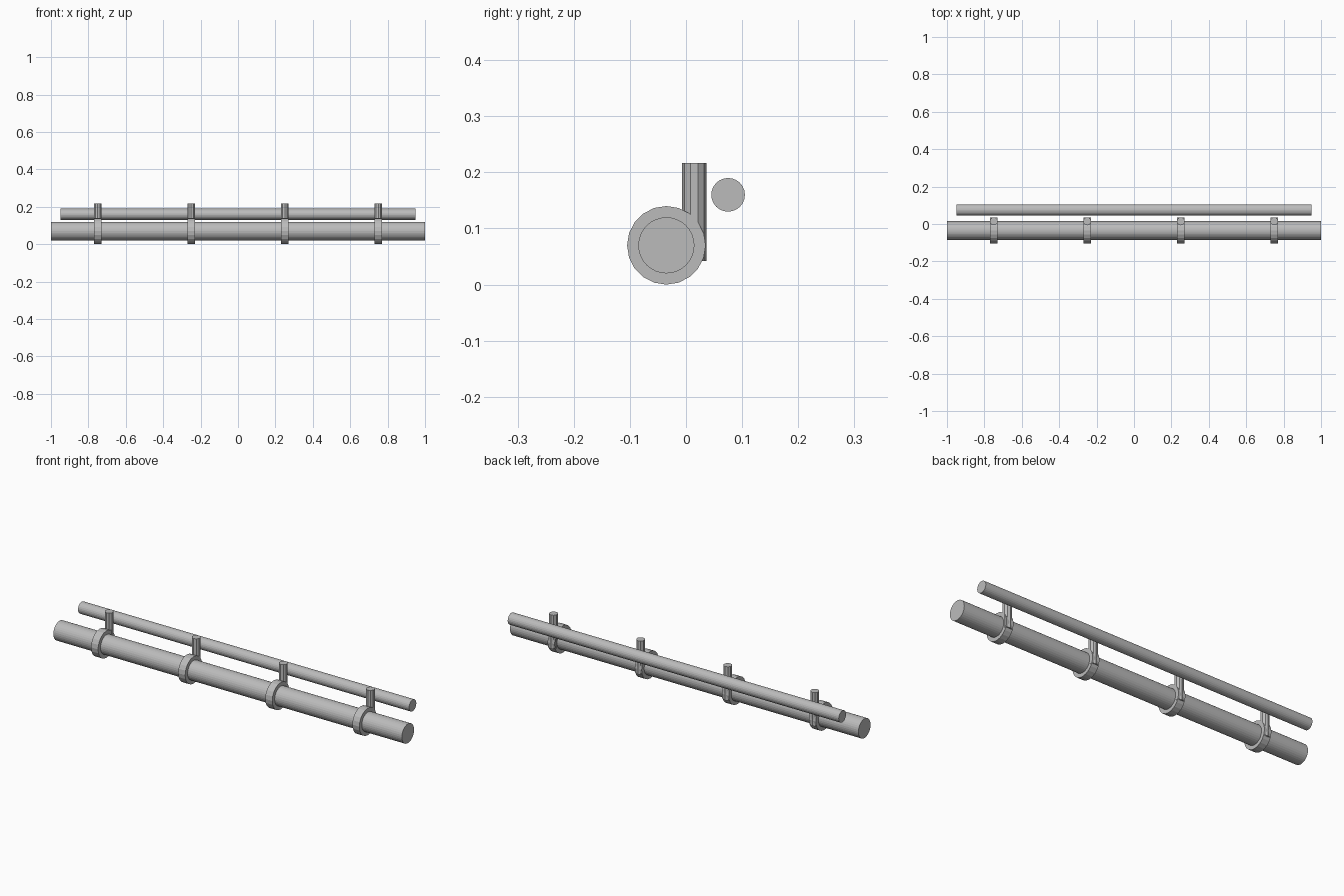
import bpy
import math

if "Cube" in bpy.data.objects:
    bpy.data.objects.remove(bpy.data.objects["Cube"])

grey = bpy.data.materials.new("plain grey")
grey.diffuse_color = (0.5, 0.5, 0.5, 1)
grey.use_nodes = True
grey.node_tree.nodes["Principled BSDF"].inputs["Base Color"].default_value = grey.diffuse_color


def rod(name, radius, length, sides, location, along_x=True):
    """Flat-faced cylinder lying along x or standing along z."""
    bpy.ops.mesh.primitive_cylinder_add(
        vertices=sides, radius=radius, depth=length, location=location,
        rotation=(0, math.pi / 2 if along_x else 0, 0))
    obj = bpy.context.object
    obj.name = name
    obj.data.materials.append(grey)
    return obj


# Main pipe and the thinner rail behind it
rod("main_pipe", 0.05, 2.0, 32, (0, -0.035, 0.07))
rod("thin_rail", 0.03, 1.9, 24, (0, 0.075, 0.16))

# Four collars around the pipe, each with an upright post
for i in range(4):
    x = -0.75 + 0.5 * i
    rod(f"collar_{i + 1}", 0.07, 0.04, 20, (x, -0.035, 0.07))
    rod(f"post_{i + 1}", 0.0214, 0.175, 10, (x, 0.0147, 0.1295), along_x=False)
